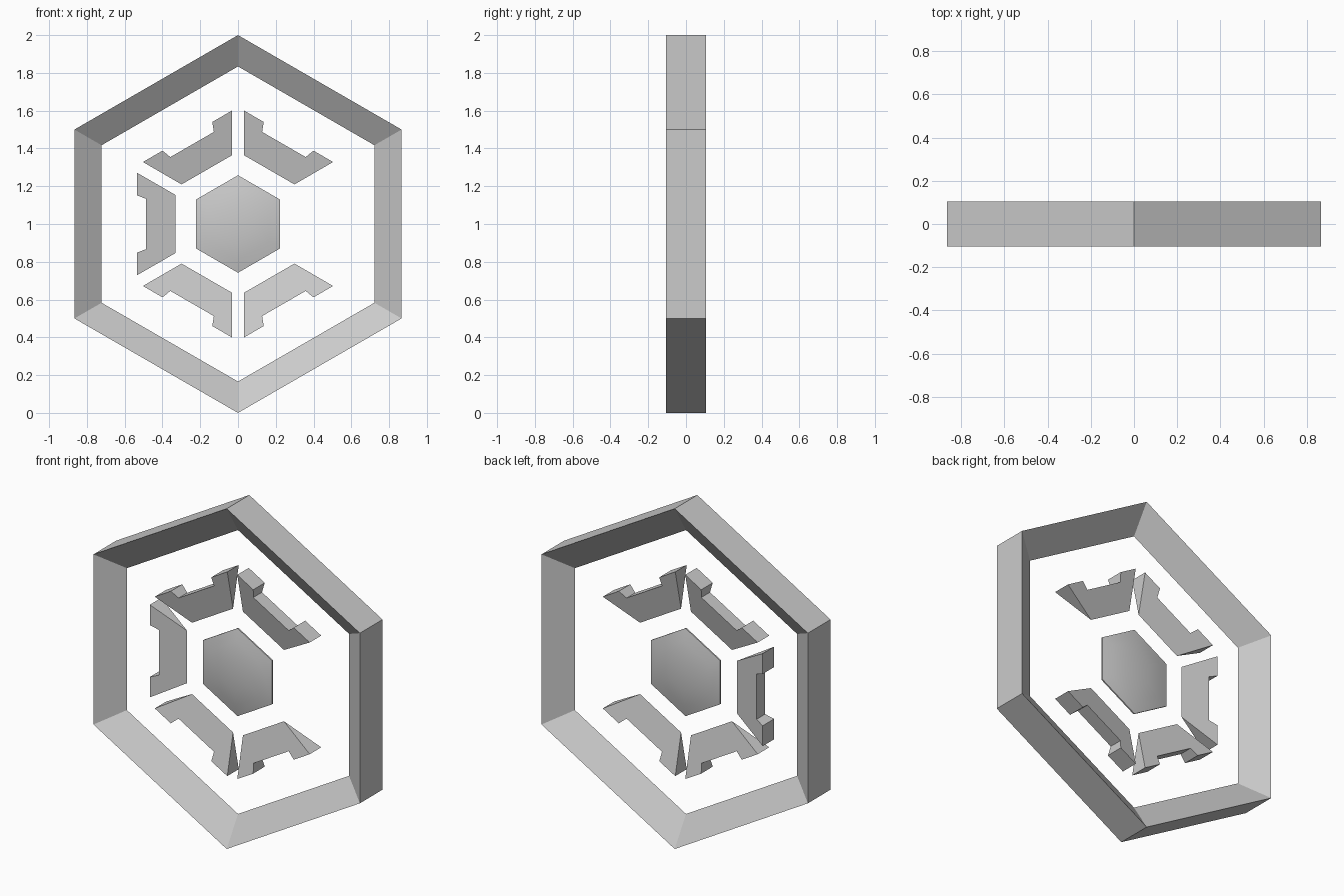
import bpy, bmesh
from math import sin, cos, radians

cube = bpy.data.objects.get("Cube")
if cube:
    bpy.data.objects.remove(cube, do_unlink=True)

grey = bpy.data.materials.new("light_grey")
grey.use_nodes = True
grey.diffuse_color = (0.6, 0.6, 0.6, 1)
grey.node_tree.nodes["Principled BSDF"].inputs["Base Color"].default_value = (0.6, 0.6, 0.6, 1)

MID = 1.0  # height of the hub


def finish(bm, name):
    bmesh.ops.remove_doubles(bm, verts=bm.verts, dist=0.0001)
    bmesh.ops.recalc_face_normals(bm, faces=bm.faces)
    mesh = bpy.data.meshes.new(name)
    bm.to_mesh(mesh)
    bm.free()
    mesh.materials.append(grey)
    obj = bpy.data.objects.new(name, mesh)
    bpy.context.collection.objects.link(obj)
    return obj


def hexagon(bm, radius, y):
    angles = [radians(30 + 60 * i) for i in range(6)]
    return [bm.verts.new((radius * cos(a), y, MID + radius * sin(a))) for a in angles]


def bridge(bm, a, b):
    for i in range(len(a)):
        j = (i + 1) % len(a)
        bm.faces.new((a[i], a[j], b[j], b[i]))


# Outer frame: triangular section with a sharp inner ridge
bm = bmesh.new()
front, ridge, back = hexagon(bm, 1, -0.105), hexagon(bm, 0.834, 0), hexagon(bm, 1, 0.105)
bridge(bm, front, ridge)
bridge(bm, ridge, back)
bridge(bm, back, front)
finish(bm, "hexagon_frame")

# Notched brackets: wedges that thin to an edge toward the hub
half = [(0.331, 0.154), (0.536, 0.272), (0.536, 0.152), (0.486, 0.133)]
profile = half + [(u, -v) for u, v in reversed(half)]


def bracket(name, degrees):
    c, s = cos(radians(degrees)), sin(radians(degrees))
    bm = bmesh.new()
    sides = []
    for sign in (-1, 1):
        sides.append([bm.verts.new((u * c - v * s, sign * 0.26 * (u - 0.331), MID + u * s + v * c))
                      for u, v in profile])
        bm.faces.new(sides[-1])
    bridge(bm, *sides)
    bmesh.ops.dissolve_degenerate(bm, dist=0.0001, edges=bm.edges)
    finish(bm, name)


for name, degrees in (("upper_left_bracket", 60), ("upper_right_bracket", 120), ("right_bracket", 180),
                      ("lower_right_bracket", 240), ("lower_left_bracket", 300)):
    bracket(name, degrees)

# Centre plate: thin hexagon with a shallow dome on both faces
bm = bmesh.new()
rims = []
for sign in (-1, 1):
    loop = hexagon(bm, 0.258, sign * 0.004)
    rims.append(loop)
    for radius, y in ((0.19, 0.02), (0.1, 0.031)):
        inner = hexagon(bm, radius, sign * y)
        bridge(bm, loop, inner)
        loop = inner
    tip = bm.verts.new((0, sign * 0.035, MID))
    for i in range(6):
        bm.faces.new((loop[i], loop[(i + 1) % 6], tip))
bridge(bm, *rims)
plate = finish(bm, "centre_plate")
bpy.ops.object.select_all(action='DESELECT')
plate.select_set(True)
bpy.context.view_layer.objects.active = plate
bpy.ops.object.shade_smooth_by_angle(angle=radians(40))
